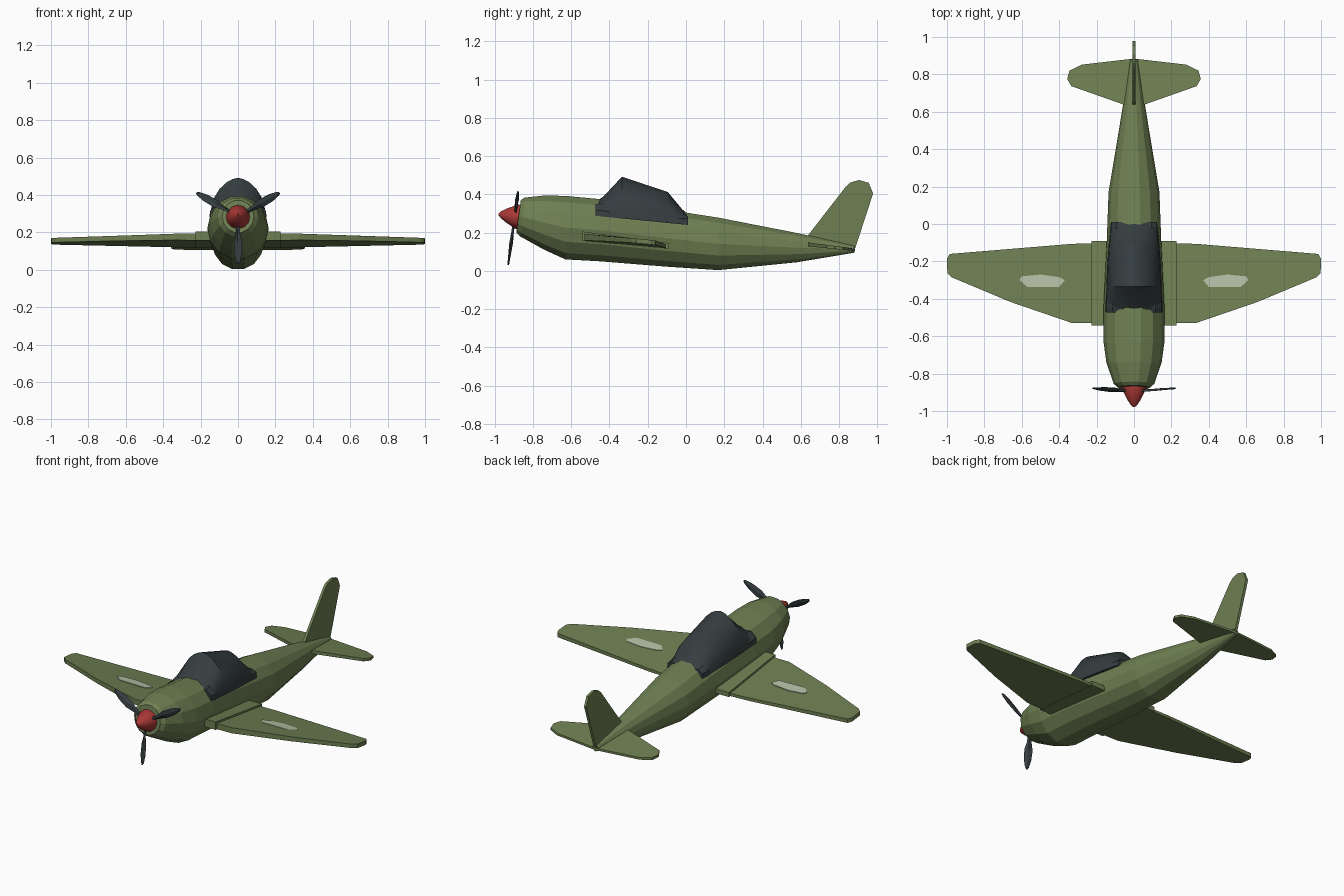
import bpy, math
from mathutils import Matrix, Vector

if "Cube" in bpy.data.objects:
    bpy.data.objects.remove(bpy.data.objects["Cube"])


def material(name, col):
    m = bpy.data.materials.new(name)
    m.diffuse_color = (*col, 1)
    m.use_nodes = True
    m.node_tree.nodes["Principled BSDF"].inputs["Base Color"].default_value = m.diffuse_color
    return m


GREEN = material("olive_green", (0.155, 0.215, 0.085))
DARK = material("dark_slate", (0.035, 0.047, 0.051))
RED = material("red", (0.40, 0.04, 0.036))
PALE = material("pale_grey", (0.46, 0.52, 0.38))


def build(name, verts, faces, mat):
    import bmesh
    me = bpy.data.meshes.new(name)
    me.from_pydata([tuple(v) for v in verts], [], faces)
    bm = bmesh.new()
    bm.from_mesh(me)
    bmesh.ops.recalc_face_normals(bm, faces=bm.faces)
    bm.to_mesh(me)
    bm.free()
    me.materials.append(mat)
    ob = bpy.data.objects.new(name, me)
    bpy.context.collection.objects.link(ob)
    return ob


def loft(name, rings, mat):
    n = len(rings[0])
    verts = [p for r in rings for p in r]
    faces = [(i * n + j, i * n + (j + 1) % n, (i + 1) * n + (j + 1) % n, (i + 1) * n + j)
             for i in range(len(rings) - 1) for j in range(n)]
    faces += [tuple(range(n)), tuple(range(len(verts) - n, len(verts)))]
    return build(name, verts, faces, mat)


def smooth(ob, angle):
    bpy.ops.object.select_all(action='DESELECT')
    ob.select_set(True)
    bpy.context.view_layer.objects.active = ob
    bpy.ops.object.shade_smooth_by_angle(angle=math.radians(angle))


# Fuselage: y, bottom z, top z, half width
stations = [(-0.875, 0.20, 0.370, 0.085), (-0.855, 0.18, 0.383, 0.108), (-0.74, 0.11, 0.394, 0.148),
            (-0.63, 0.06, 0.392, 0.163), (-0.45, 0.05, 0.375, 0.163), (-0.10, 0.022, 0.32, 0.146),
            (0.17, 0.004, 0.278, 0.136), (0.58, 0.045, 0.198, 0.068), (0.88, 0.095, 0.132, 0.02)]
SIDES = 14
rings = []
for y, lo, hi, w in stations:
    c, h = (lo + hi) / 2, (hi - lo) / 2
    ang = [math.pi / 2 + 2 * math.pi * (k + 0.5) / SIDES for k in range(SIDES)]
    h /= math.sin(math.pi / 2 - math.pi / SIDES)
    lean = 0.012 if y < -0.8 else 0
    rings.append([(w * math.cos(a), y + lean * math.sin(a), c + h * math.sin(a)) for a in ang])
loft("fuselage", rings, GREEN)

# Canopy: y, base z, top z, base half width
bays = [(-0.465, 0.287, 0.365, 0.148), (-0.43, 0.283, 0.39, 0.149), (-0.335, 0.274, 0.492, 0.148),
        (-0.21, 0.262, 0.450, 0.143), (-0.095, 0.252, 0.412, 0.134), (-0.02, 0.245, 0.322, 0.125),
        (0.005, 0.243, 0.30, 0.12)]
rings = []
for y, lo, hi, w in bays:
    ring = []
    for k in range(13):
        a = math.pi * k / 12
        x = math.copysign(abs(math.cos(a)) ** 1.2, math.cos(a))
        ring.append((w * x, y, lo + (hi - lo) * max(0, math.sin(a)) ** 0.9))
    rings.append(ring)
smooth(loft("canopy", rings, DARK), 25)

# Canopy rim: low band around the glass base
rings = []
for y, z, w, h in [(-0.472, 0.287, 0.151, 0.06), (-0.445, 0.285, 0.153, 0.07),
                   (-0.02, 0.243, 0.127, 0.055), (0.01, 0.241, 0.122, 0.045)]:
    rings.append([(-w, y, z), (w, y, z), (w - 0.004, y, z + 0.03),
                  (w * 0.75, y, z + h), (-w * 0.75, y, z + h), (-w + 0.004, y, z + 0.03)])
loft("canopy_rim", rings, DARK)


def wing_top(x, y):
    t = (abs(x) - 0.22) / 0.78
    root = 0.193 - 0.135 * (y + 0.53)
    return root * (1 - t) + (0.171 - 0.10 * (y + 0.28)) * t


def wing_bottom(x, y):
    t = (abs(x) - 0.22) / 0.78
    return wing_top(x, y) - (0.036 - 0.045 * (y + 0.53)) * (1 - t) - 0.024 * t


def slab(name, outline, top, bottom, mat):
    return loft(name, [[(x, y, top(x, y)) for x, y in outline],
                       [(x, y, bottom(x, y)) for x, y in outline]], mat)


wing = [(0.05, -0.53), (0.33, -0.53), (0.66, -0.417), (0.975, -0.285), (0.998, -0.262),
        (1.0, -0.185), (0.985, -0.16), (0.33, -0.106), (0.05, -0.10)]
tail = [(0.0, 0.635), (0.06, 0.64), (0.335, 0.737), (0.357, 0.775), (0.345, 0.82), (0.28, 0.852),
        (0.02, 0.882), (0.0, 0.882)]
mark = [(0.37, -0.30), (0.40, -0.337), (0.57, -0.337), (0.612, -0.30), (0.60, -0.28),
        (0.50, -0.27), (0.40, -0.284)]
box = [(0.0, -0.542), (0.227, -0.542), (0.227, -0.092), (0.0, -0.092)]
for s, side in ((1, "right"), (-1, "left")):
    flip = lambda pts: [(s * x, y) for x, y in pts]
    slab("wing_" + side, flip(wing), wing_top, wing_bottom, GREEN)
    # Thick root fairing
    slab("wing_root_" + side, flip(box), lambda x, y: 0.204 - 0.135 * (y + 0.53),
         lambda x, y: 0.156 - 0.09 * (y + 0.53), GREEN)
    # Faded paint mark
    slab("wing_mark_" + side, flip(mark), lambda x, y: wing_top(x, y) + 0.003,
         lambda x, y: wing_top(x, y) - 0.003, PALE)
    slab("tailplane_" + side, flip(tail), lambda x, y: 0.148 - 0.13 * (y - 0.64),
         lambda x, y: 0.128 - 0.10 * (y - 0.64), GREEN)

# Fin
fin = [(0.635, 0.15), (0.635, 0.182), (0.835, 0.44), (0.86, 0.462), (0.905, 0.475),
       (0.955, 0.46), (0.978, 0.405), (0.885, 0.12)]
loft("fin", [[(x, y, z) for y, z in fin] for x in (-0.008, 0.008)], GREEN)

# Spinner and propeller, tilted slightly nose up
place = Matrix.Translation((0, -0.895, 0.285)) @ Matrix.Rotation(math.radians(-7.7), 4, 'X')
rings = [[place @ Vector((r * math.cos(k * math.pi / 6), y, r * math.sin(k * math.pi / 6)))
          for k in range(12)]
         for y, r in ((0.035, 0.062), (0.012, 0.064), (-0.045, 0.036), (-0.075, 0.016), (-0.085, 0.004))]
smooth(loft("spinner", rings, RED), 40)

for i in range(3):
    turn = place @ Matrix.Rotation(math.radians(180 + 120 * i), 4, 'Y')
    rings = []
    for r, w, twist in ((0.03, 0.010, 40), (0.09, 0.013, 32), (0.14, 0.024, 24),
                        (0.20, 0.022, 18), (0.245, 0.012, 14), (0.256, 0.005, 14)):
        rot = Matrix.Rotation(math.radians(twist), 4, 'Z')
        t = 0.007 if r < 0.1 else 0.005
        rings.append([turn @ rot @ Vector(p) for p in ((-w, 0, r), (0, -t, r), (w, 0, r), (0, t, r))])
    loft("propeller_blade_%d" % (i + 1), rings, DARK)
